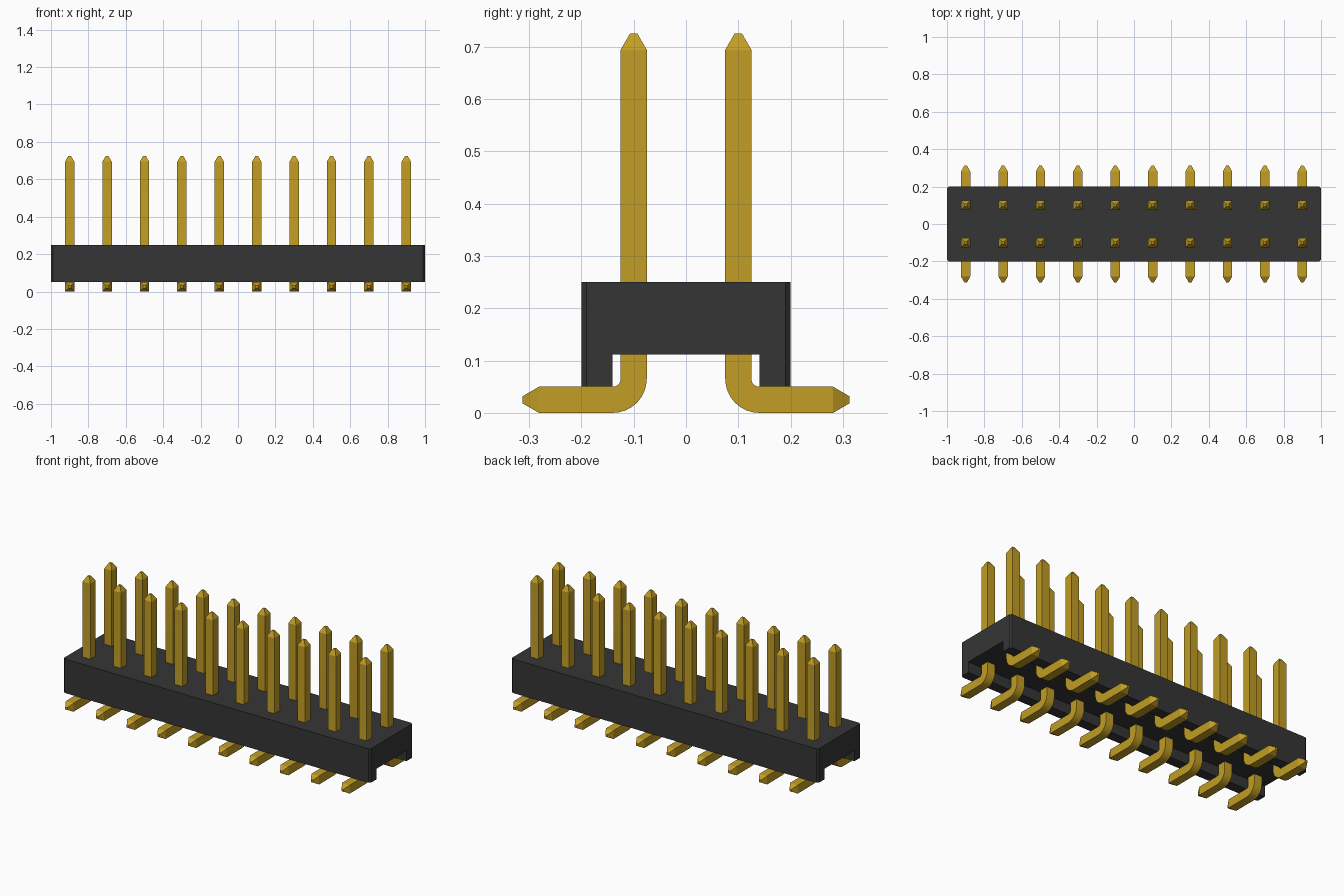
import bpy, bmesh, math
from mathutils import Vector

cube = bpy.data.objects.get("Cube")
if cube:
    bpy.data.objects.remove(cube, do_unlink=True)


def material(name, rgb, metallic=0.0):
    m = bpy.data.materials.new(name)
    m.use_nodes = True
    m.diffuse_color = (*rgb, 1)
    m.node_tree.nodes["Principled BSDF"].inputs["Base Color"].default_value = (*rgb, 1)
    return m


BLACK = material("black plastic", (0.036, 0.036, 0.036))
GOLD = material("gold", (0.54, 0.34, 0.018))


def finish(bm, name, mat):
    bmesh.ops.recalc_face_normals(bm, faces=bm.faces)
    mesh = bpy.data.meshes.new(name)
    bm.to_mesh(mesh)
    bm.free()
    mesh.materials.append(mat)
    obj = bpy.data.objects.new(name, mesh)
    bpy.context.collection.objects.link(obj)
    return obj


# Housing: channel profile extruded along x, outer vertical corners chamfered
profile = [(-0.2, 0.05), (-0.14, 0.05), (-0.14, 0.112), (0.14, 0.112),
           (0.14, 0.05), (0.2, 0.05), (0.2, 0.25), (-0.2, 0.25)]
bm = bmesh.new()
end = bm.faces.new([bm.verts.new((-1, y, z)) for y, z in profile])
side = bmesh.ops.extrude_face_region(bm, geom=[end])
bmesh.ops.translate(bm, vec=(2, 0, 0),
                    verts=[v for v in side["geom"] if isinstance(v, bmesh.types.BMVert)])
corners = [e for e in bm.edges
           if all(abs(v.co.x) > 0.99 and abs(v.co.y) > 0.19 for v in e.verts)
           and abs(e.verts[0].co.z - e.verts[1].co.z) > 0.1]
bmesh.ops.bevel(bm, geom=corners, offset=0.01, segments=1, affect='EDGES')
finish(bm, "housing", BLACK)

# Pin stations: (y, z, direction across the pin in the yz plane, half width)
HALF, TIP, BEND, STEPS = 0.025, 0.007, 0.04, 8
CY, CZ = 0.14, 0.065          # centre of the bend
stations = [(0.1, 0.725, 0.0, TIP), (0.1, 0.694, 0.0, HALF)]
for i in range(STEPS + 1):
    a = i / STEPS * math.pi / 2
    stations.append((CY - BEND * math.cos(a), CZ - BEND * math.sin(a), a, HALF))
stations += [(0.281, 0.025, math.pi / 2, HALF), (0.312, 0.025, math.pi / 2, TIP)]


def pin_mesh(sign):
    """Square bar swept from the upper tip, round the bend, to the foot tip."""
    bm = bmesh.new()
    rings = []
    for y, z, a, h in stations:
        across = Vector((0, math.cos(a), math.sin(a)))
        centre = Vector((0, y, z))
        ring = []
        for sx, sa in ((-1, -1), (1, -1), (1, 1), (-1, 1)):
            p = centre + across * (sa * h)
            ring.append(bm.verts.new((sx * h, sign * p.y, p.z)))
        rings.append(ring)
    for r, s in zip(rings, rings[1:]):
        for k in range(4):
            n = (k + 1) % 4
            bm.faces.new((r[k], r[n], s[n], s[k]))
    bm.faces.new(rings[0])
    bm.faces.new(rings[-1])
    return bm


# Two rows of ten pins sharing one mesh per row
for sign, row in ((-1, "front_pin"), (1, "back_pin")):
    first = finish(pin_mesh(sign), f"{row}_1", GOLD)
    bpy.ops.object.select_all(action='DESELECT')
    first.select_set(True)
    bpy.context.view_layer.objects.active = first
    bpy.ops.object.shade_smooth_by_angle(angle=math.radians(25))
    first.location.x = -0.9
    for i in range(1, 10):
        pin = first.copy()
        pin.name = f"{row}_{i + 1}"
        pin.location.x = -0.9 + 0.2 * i
        bpy.context.collection.objects.link(pin)
